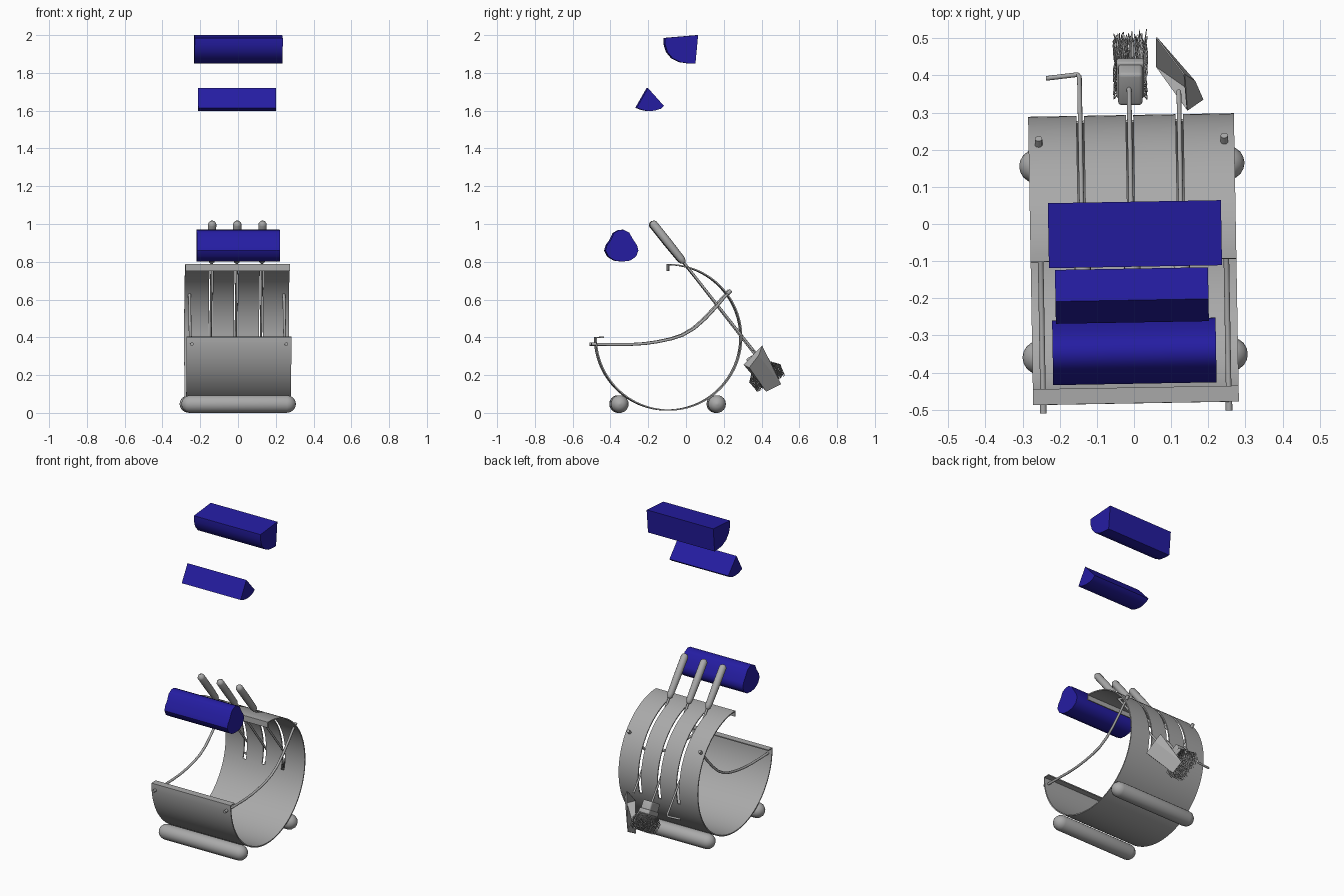
import bpy, bmesh, math, random
from mathutils import Matrix, Vector

if "Cube" in bpy.data.objects:
    bpy.data.objects.remove(bpy.data.objects["Cube"])

random.seed(4)
# whole set is turned slightly
YAW = Matrix.Translation((-0.003, 0, 0)) @ Matrix.Rotation(math.radians(1), 4, 'Z')


def material(name, rgb):
    m = bpy.data.materials.new(name)
    m.diffuse_color = (*rgb, 1)
    m.use_nodes = True
    m.node_tree.nodes["Principled BSDF"].inputs["Base Color"].default_value = m.diffuse_color
    return m


GREY = material('iron_grey', (0.40, 0.40, 0.40))
BLUE = material('log_blue', (0.018, 0.012, 0.36))


def finish(ob, smooth=True, yaw=True, mat=GREY):
    ob.data.materials.append(mat)
    if yaw:
        ob.matrix_world = YAW @ ob.matrix_world
    bpy.ops.object.select_all(action='DESELECT')
    ob.select_set(True)
    bpy.context.view_layer.objects.active = ob
    bpy.ops.object.convert(target='MESH')      # applies modifiers and curves
    if smooth:
        bpy.ops.object.shade_smooth_by_angle(angle=math.radians(35))


def from_bmesh(name, bm):
    bmesh.ops.recalc_face_normals(bm, faces=bm.faces)
    me = bpy.data.meshes.new(name)
    bm.to_mesh(me)
    bm.free()
    ob = bpy.data.objects.new(name, me)
    bpy.context.collection.objects.link(ob)
    return ob


def tube(name, pts, r, radii=None, res=4):
    cu = bpy.data.curves.new(name, 'CURVE')
    cu.dimensions = '3D'
    cu.bevel_depth = r
    cu.bevel_resolution = res
    cu.use_fill_caps = True
    sp = cu.splines.new('POLY')
    sp.points.add(len(pts) - 1)
    for i, p in enumerate(pts):
        sp.points[i].co = (*p, 1)
        sp.points[i].radius = radii[i] if radii else 1
    ob = bpy.data.objects.new(name, cu)
    bpy.context.collection.objects.link(ob)
    finish(ob)


def capsule(name, a, b, r, res=4):
    a, b = Vector(a), Vector(b)
    d = (b - a).normalized()
    angs = [math.radians(t) for t in (4, 20, 40, 65, 90)]
    pts = [a + d * r * (1 - math.cos(t)) for t in angs]
    pts += [b - d * r * (1 - math.cos(t)) for t in reversed(angs)]
    rad = [math.sin(t) for t in angs]
    tube(name, pts, r, rad + rad[::-1], res)


# drum: rolled sheet with folded lips and three long slots
CY, CZ, R, W = -0.095, 0.40, 0.385, 0.277
TOOLS = {'poker': -0.137, 'brush': -0.004, 'shovel': 0.130}
xs = [-W, W]
for x in TOOLS.values():
    xs += [x - 0.010, x + 0.010]
xs.sort()
angles = list(range(90, -181, -3))
prof = [(CY, 0.752)] + [(CY + R * math.cos(math.radians(a)), CZ + R * math.sin(math.radians(a)))
                        for a in angles] + [(CY - R + 0.04, CZ)]
bm = bmesh.new()
rows = [[bm.verts.new((x, y, z)) for x in xs] for y, z in prof]
for i in range(len(rows) - 1):
    ang = angles[i - 1] if 0 < i <= len(angles) else 999
    for j in range(len(xs) - 1):
        if j % 2 == 1 and -15 < ang <= 75:
            continue
        bm.faces.new((rows[i][j], rows[i][j + 1], rows[i + 1][j + 1], rows[i + 1][j]))
drum = from_bmesh('drum', bm)
sol = drum.modifiers.new('sheet', 'SOLIDIFY')
sol.thickness = 0.007
sol.offset = 0
finish(drum)

# round feet
for name, y in (('front_foot', -0.355), ('back_foot', 0.16)):
    capsule(name, (-0.303, y, 0.047), (0.303, y, 0.047), 0.047, 7)

# bent side rods with knobs
side = [(-0.50, .363), (-.4, .362), (-.3, .362), (-.22, .367), (-.15, .377), (-.08, .392),
        (-.02, .412), (.04, .447), (.1, .500), (.16, .565), (.20, .613), (.232, .645)]
for s, label in ((-1, 'left'), (1, 'right')):
    x = 0.25 * s
    tube(label + '_side_rod', [(x, y, z) for y, z in side], 0.0075)
    tube(label + '_front_knob', [(x, -0.506, .364), (x, -0.482, .364)], 0.009)
    tube(label + '_back_knob', [(x, .212, .627), (x, .234, .648)], 0.010)

# tool handles and rods
END = {'poker': (.398, .283), 'brush': (.372, .30), 'shovel': (.355, .33)}
for name, x in TOOLS.items():
    a, b = Vector((x, -.185, 1.012)), Vector((x, -.012, .795))
    fr = (0, .02, .06, .5, .9, .97, 1)
    tube(name + '_handle', [a.lerp(b, f) for f in fr], 0.022, (.3, .75, 1, 1, .9, .7, .4), 6)
    path = [tuple(b), (x, *END[name])]
    if name == 'poker':
        path += [(x - .004, .404, .272), (x - .012, .404, .270), (x - .09, .396, .270)]
    tube(name + '_rod', path, 0.0063)

# brush head: block and band, with bulging bristles hanging below
U, V, X = Vector((0, .87, .5)), Vector((0, .5, -.87)), Vector((1, 0, 0))
C = Vector((-.010, .360, .310))


def brush_box(name, v0, v1, hx, hu, bevel):
    bm = bmesh.new()
    bmesh.ops.create_cube(bm, size=1)
    for v in bm.verts:
        c = v.co.copy()
        v.co = C + X * c.x * 2 * hx + U * c.y * 2 * hu + V * (v0 + (c.z + .5) * (v1 - v0))
    ob = from_bmesh(name, bm)
    bv = ob.modifiers.new('bevel', 'BEVEL')
    bv.width = bevel
    bv.segments = 3
    finish(ob, yaw=False)


brush_box('brush_block', 0, .075, .033, .050, .010)
brush_box('brush_band', .050, .078, .037, .056, .006)
bm = bmesh.new()
for i in range(13):
    for j in range(21):
        fx, fu = i / 6 - 1, j / 10 - 1

        def at(v, hx, hu, jit):
            return (C + V * v + X * (fx * hx + random.uniform(-jit, jit))
                    + U * (fu * hu + random.uniform(-jit, jit)))
        spine = [(at(.07, .032, .050, 0), .0020), (at(.115, .043, .090, .004), .0020),
                 (at(random.uniform(.160, .182), .041, .080, .005), .0015)]
        rings = [[bm.verts.new(p + X * r * math.cos(t) + U * r * math.sin(t))
                  for t in (0, 2.094, 4.189)] for p, r in spine]
        for lo, hi in zip(rings, rings[1:]):
            for k in range(3):
                n = (k + 1) % 3
                bm.faces.new((lo[k], lo[n], hi[n], hi[k]))
        bm.faces.new(rings[-1])
finish(from_bmesh('brush_bristles', bm), smooth=False, yaw=False)

# shovel pan: wedge open towards the left
bm = bmesh.new()
a, b, c, p, d1, d2 = [bm.verts.new(v) for v in (
    (.062, .503, .152), (.062, .425, .112), (.144, .305, .255),
    (.137, .403, .357), (.187, .335, .240), (.165, .385, .305))]
for f in ((a, b, d1, d2), (c, p, d2, d1), (b, c, d1), (a, d2, p)):
    bm.faces.new(f)
pan = from_bmesh('shovel_pan', bm)
pan.modifiers.new('sheet', 'SOLIDIFY').thickness = 0.004
finish(pan, smooth=False, yaw=False)

# split logs
LOGS = {
    'lower_log': (-.222, .218, [(-.385, .952), (-.36, .967), (-.335, .970), (-.305, .955), (-.285, .92),
                                (-.262, .885), (-.256, .86), (-.268, .828), (-.30, .806), (-.34, .801),
                                (-.38, .806), (-.415, .828), (-.43, .86), (-.422, .888), (-.402, .915)]),
    'middle_log': (-.212, .2, [(-.205, 1.72), (-.12, 1.625), (-.137, 1.61), (-.17, 1.6), (-.205, 1.598),
                               (-.235, 1.604), (-.265, 1.615)]),
    'top_log': (-.228, .238, [(-.115, 1.985), (.06, 2.0), (.046, 1.85), (.005, 1.851), (-.035, 1.857),
                              (-.075, 1.877), (-.102, 1.91), (-.115, 1.95)]),
}
for name, (x0, x1, pts) in LOGS.items():
    bm = bmesh.new()
    face = bm.faces.new([bm.verts.new((x0, y, z)) for y, z in pts])
    ext = bmesh.ops.extrude_face_region(bm, geom=[face], use_keep_orig=True)
    bmesh.ops.translate(bm, vec=(x1 - x0, 0, 0),
                        verts=[g for g in ext['geom'] if isinstance(g, bmesh.types.BMVert)])
    finish(from_bmesh(name, bm), mat=BLUE)
